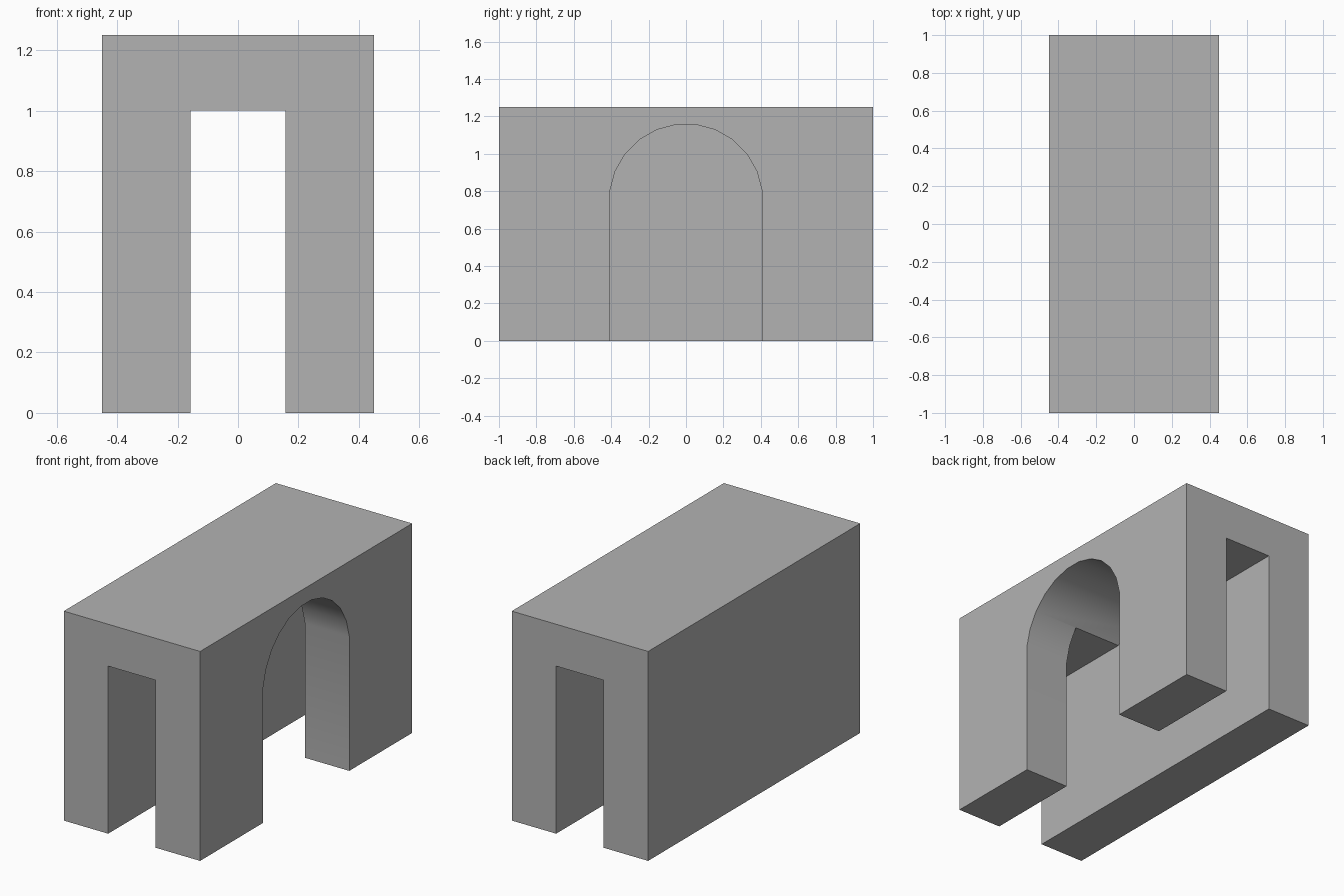
import bpy
import bmesh
import math

old = bpy.data.objects.get("Cube")
if old:
    bpy.data.objects.remove(old, do_unlink=True)

WIDTH, LENGTH, HEIGHT = 0.9, 2.0, 1.25
TUNNEL_HALF, TUNNEL_TOP = 0.157, 1.0
ARCH_RADIUS, ARCH_CENTRE, ARCH_SIDES = 0.41, 0.75, 24

stone = bpy.data.materials.new("plain grey")
stone.use_nodes = True
grey = (0.45, 0.45, 0.45, 1.0)
stone.diffuse_color = grey
stone.node_tree.nodes["Principled BSDF"].inputs["Base Color"].default_value = grey


def prism(name, profile, x0, x1):
    """Extrude a (y, z) profile along x."""
    bm = bmesh.new()
    face = bm.faces.new([bm.verts.new((x0, y, z)) for y, z in profile])
    swept = bmesh.ops.extrude_face_region(bm, geom=[face])["geom"]
    moved = [v for v in swept if isinstance(v, bmesh.types.BMVert)]
    bmesh.ops.translate(bm, verts=moved, vec=(x1 - x0, 0, 0))
    bmesh.ops.recalc_face_normals(bm, faces=bm.faces)
    mesh = bpy.data.meshes.new(name)
    bm.to_mesh(mesh)
    bm.free()
    mesh.materials.append(stone)
    obj = bpy.data.objects.new(name, mesh)
    bpy.context.collection.objects.link(obj)
    return obj


def rectangle(half, bottom, top):
    return [(-half, bottom), (half, bottom), (half, top), (-half, top)]


# Solid block
block = prism("passage_block", rectangle(LENGTH / 2, 0, HEIGHT), -WIDTH / 2, WIDTH / 2)

# Lengthwise tunnel, open at both ends
tunnel = prism("tunnel_cutter", rectangle(LENGTH, -0.5, TUNNEL_TOP), -TUNNEL_HALF, TUNNEL_HALF)

# Round-topped side doorway, meeting the far tunnel wall
step = 2 * math.pi / ARCH_SIDES
angles = [step * (i + 0.5) for i in range(ARCH_SIDES // 2)]
arc = [(ARCH_RADIUS * math.cos(a), ARCH_CENTRE + ARCH_RADIUS * math.sin(a)) for a in angles]
jamb = arc[0][0]
arch = prism("arch_cutter", [(-jamb, -0.5), (jamb, -0.5)] + arc, -TUNNEL_HALF, WIDTH)

# Cut both openings and bake the result
bpy.context.view_layer.objects.active = block
for cutter in (tunnel, arch):
    cut = block.modifiers.new(cutter.name, "BOOLEAN")
    cut.operation = "DIFFERENCE"
    cut.solver = "EXACT"
    cut.object = cutter
    bpy.ops.object.modifier_apply(modifier=cut.name)
    bpy.data.objects.remove(cutter, do_unlink=True)

# Smooth arch soffit, crisp corners
bpy.ops.object.select_all(action="DESELECT")
block.select_set(True)
bpy.ops.object.shade_smooth_by_angle(angle=math.radians(30))
